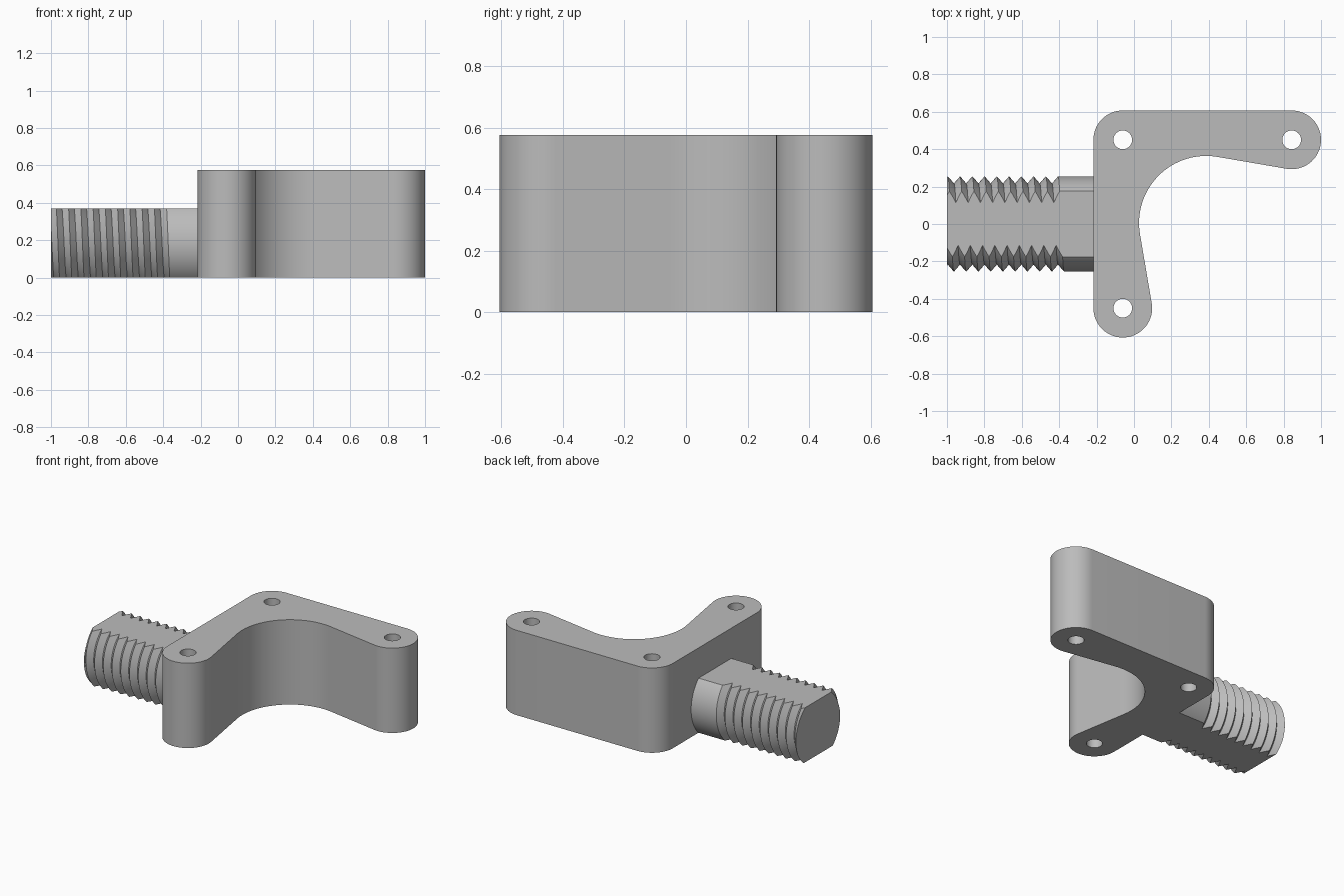
import bpy
import bmesh
from math import sin, cos, pi, radians

if "Cube" in bpy.data.objects:
    bpy.data.objects.remove(bpy.data.objects["Cube"], do_unlink=True)

grey = bpy.data.materials.new("plain grey")
grey.use_nodes = True
colour = (0.5, 0.5, 0.5, 1)
grey.diffuse_color = colour
grey.node_tree.nodes["Principled BSDF"].inputs["Base Color"].default_value = colour


def finish(bm, name):
    bmesh.ops.recalc_face_normals(bm, faces=bm.faces)
    mesh = bpy.data.meshes.new(name)
    bm.to_mesh(mesh)
    bm.free()
    mesh.materials.append(grey)
    ob = bpy.data.objects.new(name, mesh)
    bpy.context.collection.objects.link(ob)
    bpy.ops.object.select_all(action='DESELECT')
    ob.select_set(True)
    bpy.context.view_layer.objects.active = ob
    bpy.ops.object.shade_smooth_by_angle(angle=radians(30))
    return ob


def arc(cx, cy, r, start, end, steps=32):
    angles = [radians(start + (end - start) * i / steps) for i in range(steps + 1)]
    return [(cx + r * cos(a), cy + r * sin(a)) for a in angles]


def add_loop(bm, points):
    verts = [bm.verts.new((x, y, 0)) for x, y in points]
    return [bm.edges.new((a, b)) for a, b in zip(verts, verts[1:] + verts[:1])]


# Bracket: rounded L outline with a hollow inner corner and three holes
HEIGHT, END_R, HOLE_R = 0.575, 0.157, 0.05
corner, side_end, front_end = (-0.06, 0.45), (0.843, 0.45), (-0.06, -0.45)
outline = (arc(*side_end, END_R, -100, 90) + arc(*corner, END_R, 90, 180)
           + arc(*front_end, END_R, 180, 370) + arc(0.386, 0.005, 0.359, 190, 80))
bm = bmesh.new()
edges = add_loop(bm, outline)
for centre in (corner, side_end, front_end):
    edges += add_loop(bm, arc(*centre, HOLE_R, 0, 360)[:-1])
bmesh.ops.triangle_fill(bm, edges=edges, use_beauty=True)
raised = bmesh.ops.extrude_face_region(bm, geom=bm.faces[:], use_keep_orig=True)
bmesh.ops.translate(bm, vec=(0, 0, HEIGHT),
                    verts=[v for v in raised["geom"] if isinstance(v, bmesh.types.BMVert)])
finish(bm, "angle_bracket")

# Threaded stud: helical rows of crests and roots running into a plain shank
CREST, ROOT, PITCH, AXIS_Z = 0.255, 0.217, 0.0655, 0.185
SHANK_START, SHANK_END, TIP = -0.406, -0.21, -1.0
SEGMENTS, ROWS = 96, 22
bm = bmesh.new()
columns = []
for i in range(SEGMENTS + 1):
    a = -pi / 2 + 2 * pi * i / SEGMENTS
    column = [bm.verts.new((SHANK_END, CREST * cos(a), AXIS_Z + CREST * sin(a)))]
    for k in range(ROWS):
        r = ROOT if k % 2 else CREST
        x = SHANK_START + PITCH * (a / (2 * pi) - k / 2)
        column.append(bm.verts.new((x, r * cos(a), AXIS_Z + r * sin(a))))
    columns.append(column)
for c, d in zip(columns, columns[1:]):
    for k in range(ROWS):
        bm.faces.new((c[k], c[k + 1], d[k + 1], d[k]))
bmesh.ops.remove_doubles(bm, verts=bm.verts, dist=0.0005)

# Cut the stud tip square, then the lower and upper flats, capping each cut
for point, normal in (((TIP, 0, 0), (-1, 0, 0)),
                      ((0, 0, 0), (0, 0, -1)),
                      ((0, 0, 2 * AXIS_Z), (0, 0, 1))):
    bmesh.ops.bisect_plane(bm, geom=bm.verts[:] + bm.edges[:] + bm.faces[:], dist=1e-5,
                           plane_co=point, plane_no=normal, clear_outer=True)
    bmesh.ops.holes_fill(bm, edges=bm.edges[:], sides=0)
finish(bm, "threaded_stud")
